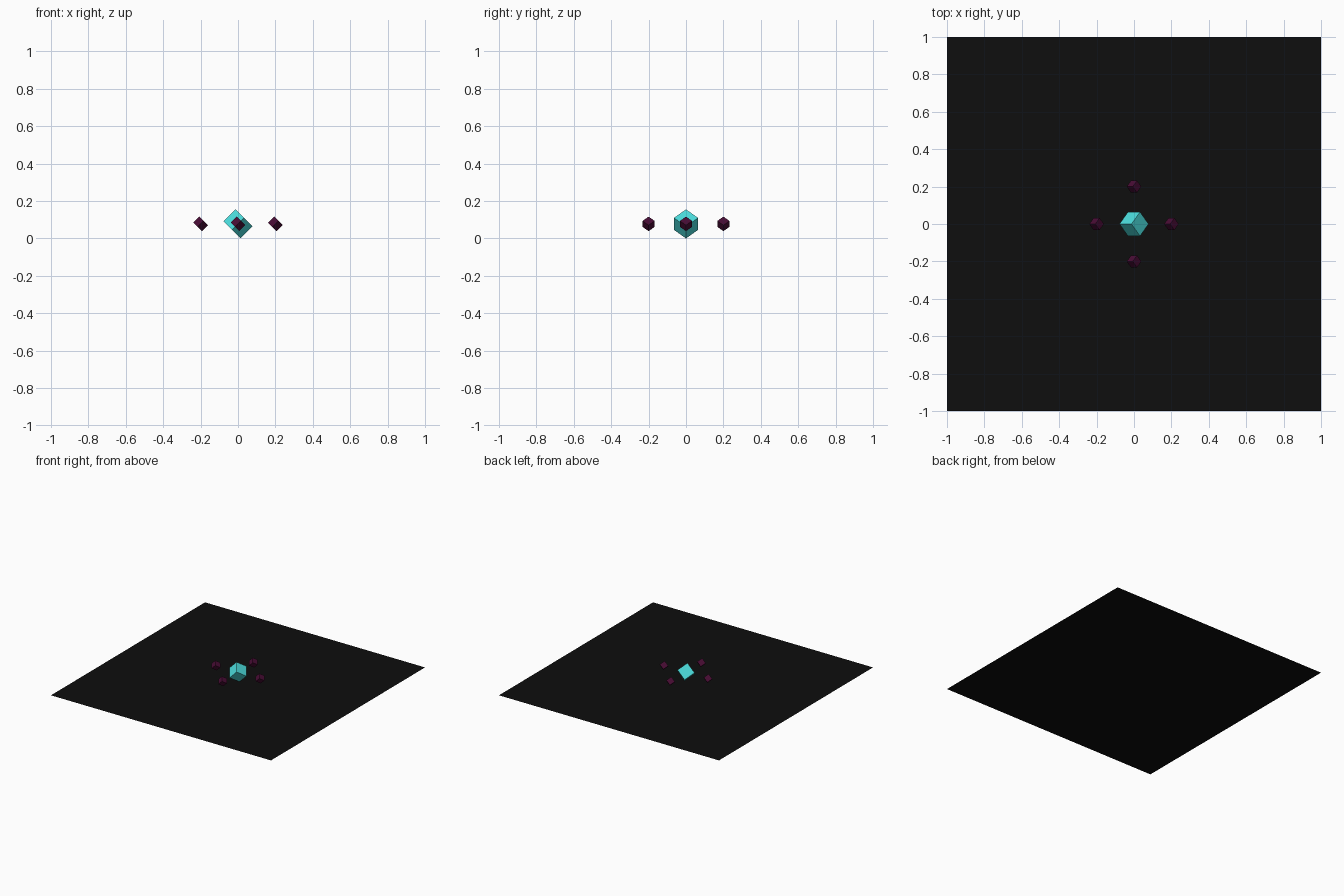
import bpy
import math

if "Cube" in bpy.data.objects:
    bpy.data.objects.remove(bpy.data.objects["Cube"])


def srgb(r, g, b):
    def lin(c):
        c /= 255
        return c / 12.92 if c <= 0.04045 else ((c + 0.055) / 1.055) ** 2.4
    return (lin(r), lin(g), lin(b), 1)


def material(name, rgb):
    m = bpy.data.materials.new(name)
    m.diffuse_color = srgb(*rgb)
    m.use_nodes = True
    m.node_tree.nodes["Principled BSDF"].inputs["Base Color"].default_value = m.diffuse_color
    return m


black = material("near_black", (14, 14, 14))
turquoise = material("turquoise", (76, 222, 222))
plum = material("dark_plum", (72, 12, 52))

HEIGHT = 0.0775          # centre height of all cubes
TILT = (math.radians(45), math.radians(-45), 0)


def tilted_cube(name, x, y, size, mat):
    bpy.ops.mesh.primitive_cube_add(size=size, location=(x, y, HEIGHT), rotation=TILT)
    ob = bpy.context.object
    ob.name = name
    ob.data.materials.append(mat)


# Flat floor sheet
bpy.ops.mesh.primitive_plane_add(size=2, location=(0, 0, 0))
floor = bpy.context.object
floor.name = "floor"
floor.data.materials.append(black)

# Large centre cube balanced on its corner
tilted_cube("centre_cube", 0, 0, 0.091, turquoise)

# Four small cubes around it
for i in range(4):
    a = i * math.pi / 2
    tilted_cube(f"orbiting_cube_{i + 1}", 0.2 * math.cos(a), 0.2 * math.sin(a), 0.0455, plum)
